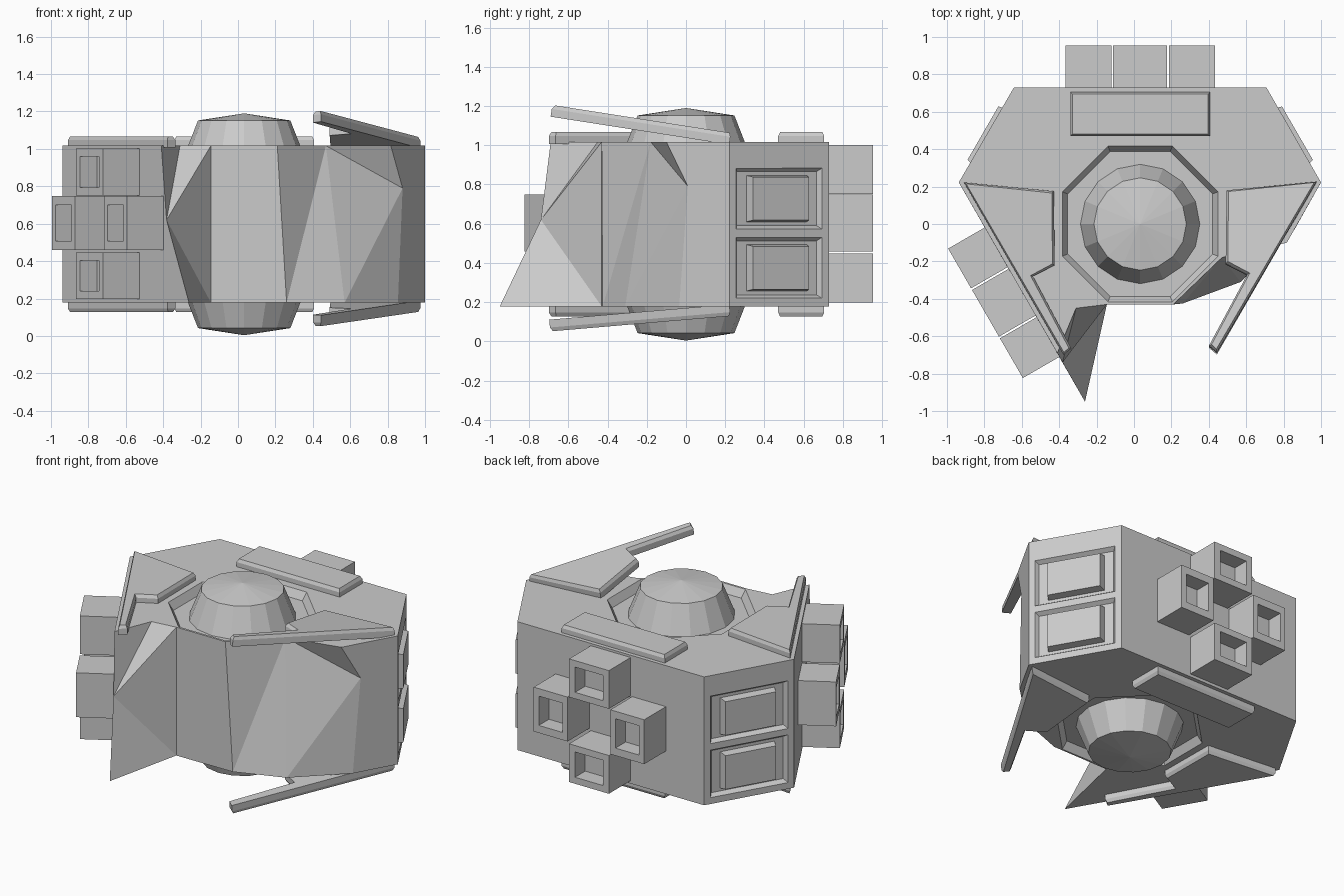
import bpy, bmesh, math
from mathutils import Matrix, Vector

if "Cube" in bpy.data.objects:
    bpy.data.objects.remove(bpy.data.objects["Cube"])

CX, MID = 0.033, 0.597                     # centre axis and mid height
BASE = Matrix.Translation((CX, 0, 0))
FLIP = Matrix.Translation((0, 0, MID)) @ Matrix.Diagonal((1, 1, -1, 1)) @ Matrix.Translation((0, 0, -MID))


def finish(bm, name, mat=Matrix()):
    bm.transform(mat)
    bmesh.ops.recalc_face_normals(bm, faces=bm.faces)
    me = bpy.data.meshes.new(name)
    bm.to_mesh(me)
    bm.free()
    ob = bpy.data.objects.new(name, me)
    bpy.context.collection.objects.link(ob)
    return ob


def loft(bm, rings, mat=Matrix()):
    """Skin equal-length rings of points and cap both ends."""
    vs = [[bm.verts.new(mat @ Vector(p)) for p in r] for r in rings]
    for a, b in zip(vs, vs[1:]):
        for i in range(len(a)):
            j = (i + 1) % len(a)
            bm.faces.new((a[i], a[j], b[j], b[i]))
    bm.faces.new(vs[0])
    bm.faces.new(vs[-1])


def rect(x, w, h):
    return [(x, -w/2, -h/2), (x, w/2, -h/2), (x, w/2, h/2), (x, -w/2, h/2)]


def circle(r, z, n, phase=0.0):
    return [(r*math.cos(2*math.pi*(i+phase)/n), r*math.sin(2*math.pi*(i+phase)/n), z) for i in range(n)]


def facet(deg, dist, t=0, z=0):
    """Local frame on a side wall: x outward, y along the wall, z up."""
    return BASE @ Matrix.Rotation(math.radians(deg), 4, 'Z') @ Matrix.Translation((dist, t, z))


# Hull: clipped triangle with the front corner torn away
ZT, ZB = 1.017, 0.178
bm = bmesh.new()
pts = dict(
    A=(-.41, -.69, ZT), B=(-.31, -.45, ZT), C=(-.145, -.43, ZT), E=(.21, -.43, ZT),
    S=(.47, -.18, ZT), R=(.817, -.10, ZT), K=(1.0, .222, ZT), L=(.708, .73, ZT),
    M=(-.642, .73, ZT), N=(-.937, .222, ZT),
    P=(-.382, -.74, .62), Q=(.88, .01, .79),
    t=(-.262, -.95, ZB), d=(-.145, -.43, ZB), e=(.26, -.425, ZB), f=(.57, -.31, ZB),
    r=(.855, -.035, ZB), k=(1.0, .222, ZB), l=(.708, .73, ZB), m=(-.642, .73, ZB), n=(-.937, .222, ZB))
v = {key: bm.verts.new(p) for key, p in pts.items()}
for face in ("ABCESRKLMN", "tdefrklmn", "NAPtn", "MNnm", "LMml", "KLlk", "RQrkK",
             "ABP", "BCP", "CdP", "Pdt", "CEed", "ESe", "Sfe", "SQf", "SRQ", "Qrf"):
    bm.faces.new([v[c] for c in face])
hull = finish(bm, "hull")

# Cutter: octagonal deck recesses and wall panel recesses
PANELS = [(deg, z) for deg in (30, 150) for z in (.375, .728)]
bm = bmesh.new()
k8 = 1 / math.cos(math.pi / 8)
for flip in (Matrix(), FLIP):
    loft(bm, [circle(.388*k8, .967, 8, .5), circle(.416*k8, ZT, 8, .5), circle(.416*k8, 1.1, 8, .5)],
         flip @ BASE)
for deg, z in PANELS:
    loft(bm, [rect(-.03, .47, .275), rect(0, .51, .315), rect(.08, .51, .315)], facet(deg, .953, 0, z))
cutter = finish(bm, "recess_cutter")
cutter.hide_render = True
mod = hull.modifiers.new("recesses", 'BOOLEAN')
mod.object, mod.operation, mod.solver = cutter, 'DIFFERENCE', 'EXACT'
bpy.context.view_layer.objects.active = hull
bpy.ops.object.modifier_apply(modifier=mod.name)
bpy.data.objects.remove(cutter)

# Raised blocks inside the wall panels
for deg, z in PANELS:
    bm = bmesh.new()
    loft(bm, [rect(-.04, .36, .24), rect(.018, .33, .22)], facet(deg, .953, 0, z))
    finish(bm, "wall_panel_block")

# Domes: sixteen-sided truncated cone with a shallow pointed cap
for name, flip in (("top_dome", Matrix()), ("bottom_dome", FLIP)):
    bm = bmesh.new()
    loft(bm, [circle(.322, .96, 16), circle(.247, 1.152, 16), circle(.001, 1.19, 16)], flip @ BASE)
    finish(bm, name)

# Thruster blocks: cross of four hollow boxes on the back and left walls
for deg in (90, 210):
    for t, z, w, h in ((0, .877, .288, .25), (0, .322, .288, .25), (.277, .604, .245, .29), (-.277, .604, .245, .29)):
        bm = bmesh.new()
        loft(bm, [rect(-.02, w, h), rect(.225, w, h), rect(.225, w*.7, h*.66), rect(.12, w*.7, h*.66)],
             facet(deg, .73, t, z))
        finish(bm, "thruster_block")


# Armour plates with chamfered tops on both decks
def plate(name, outline, mat):
    bm = bmesh.new()
    bottom = bm.faces.new([bm.verts.new((x, y, ZT - .01)) for x, y in outline])
    if bottom.normal.z == 0:
        bottom.normal_update()
    if bottom.normal.z < 0:
        bottom.normal_flip()
    ext = bmesh.ops.extrude_face_region(bm, geom=[bottom])["geom"]
    bmesh.ops.translate(bm, vec=(0, 0, .04), verts=[g for g in ext if isinstance(g, bmesh.types.BMVert)])
    bmesh.ops.recalc_face_normals(bm, faces=bm.faces)
    top = max(bm.faces, key=lambda f: f.calc_center_median().z)
    bmesh.ops.inset_region(bm, faces=[top], thickness=.014, depth=.02)
    if not any(len(f.verts) == len(outline) and f.calc_center_median().z < ZT for f in bm.faces):
        bm.faces.new([w for w in bm.verts if w.co.z < ZT])
    finish(bm, name, mat)


back = [(-.373, .47), (.373, .47), (.373, .705), (-.373, .705)]
side = [(.942, .222), (.462, .175), (.457, -.22), (.573, -.28), (.368, -.665), (.41, -.7)]
left = [(-x, y) for x, y in side]


def tilt(rise):
    """Lift the plate about a sideways hinge near the wide end."""
    hinge = Matrix.Translation((0, .2, ZT))
    return hinge @ Matrix.Rotation(-rise, 4, 'X') @ hinge.inverted()


for name, flip, rise in (("top", Matrix(), .155), ("bottom", FLIP, .085)):
    plate(name + "_back_plate", back, flip @ BASE)
    plate(name + "_left_plate", left, flip @ BASE)
    plate(name + "_bent_plate", side, flip @ BASE @ tilt(rise))
